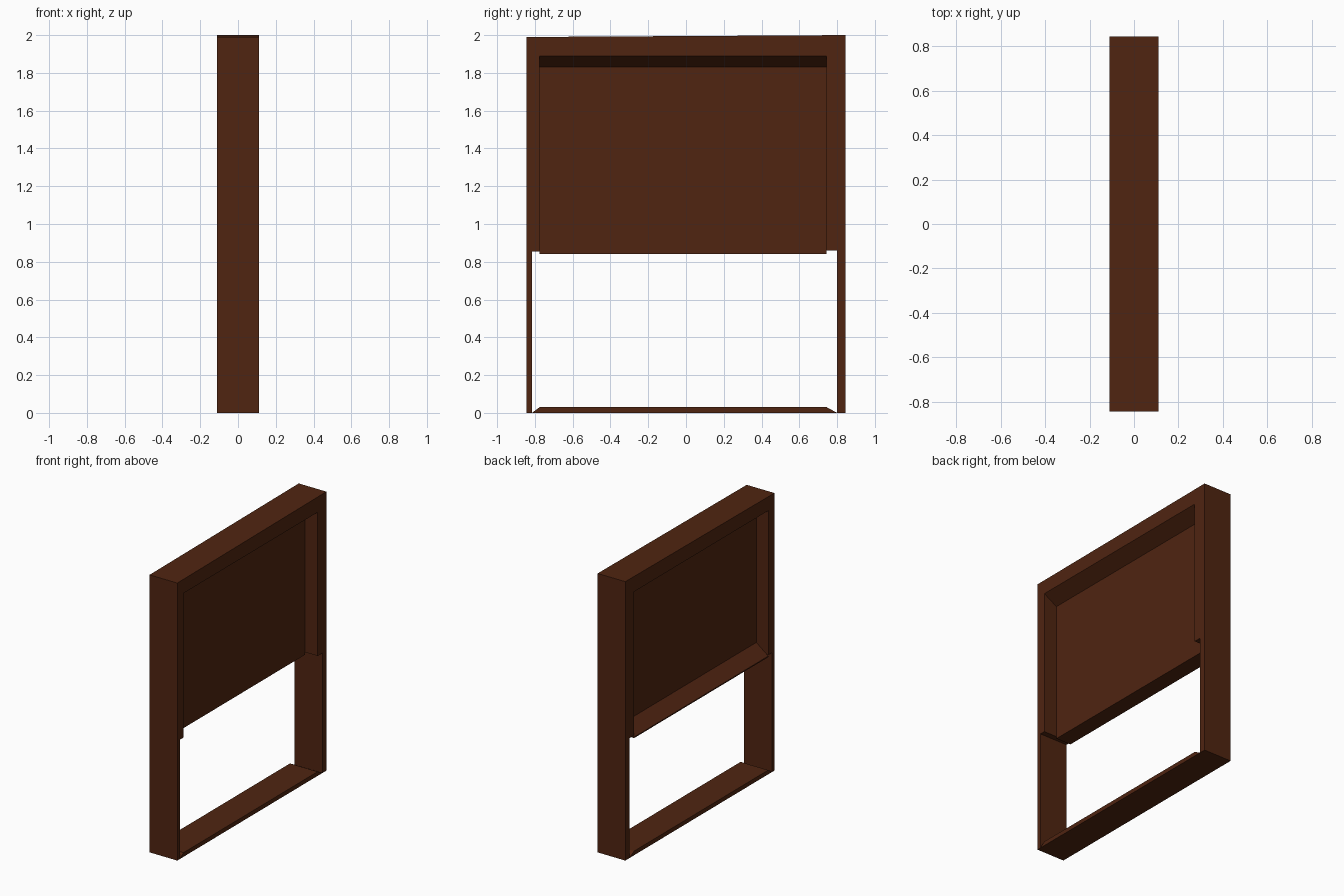
import bpy, bmesh

if "Cube" in bpy.data.objects:
    bpy.data.objects.remove(bpy.data.objects["Cube"])

wood = bpy.data.materials.new("dark brown wood")
wood.diffuse_color = (0.08, 0.018, 0.0055, 1)
wood.use_nodes = True
wood.node_tree.nodes["Principled BSDF"].inputs["Base Color"].default_value = wood.diffuse_color

D = 0.11                   # half depth of the frame
Y0, Y1 = -0.845, 0.845     # outer sides
P0, P1 = -0.775, 0.745     # panel sides
L0, L1 = -0.815, 0.80      # lower opening sides


def prism(name, profile, axis, a, b):
    """Extrude a closed profile along x (profile = y,z) or y (profile = x,z)."""
    bm = bmesh.new()

    def put(p, t):
        return (t, p[0], p[1]) if axis == "x" else (p[0], t, p[1])
    lo = [bm.verts.new(put(p, a)) for p in profile]
    hi = [bm.verts.new(put(p, b)) for p in profile]
    n = len(profile)
    bm.faces.new(lo)
    bm.faces.new(hi[::-1])
    for i in range(n):
        j = (i + 1) % n
        bm.faces.new((lo[i], hi[i], hi[j], lo[j]))
    bmesh.ops.recalc_face_normals(bm, faces=bm.faces)
    me = bpy.data.meshes.new(name)
    bm.to_mesh(me)
    bm.free()
    me.materials.append(wood)
    ob = bpy.data.objects.new(name, me)
    bpy.context.collection.objects.link(ob)
    return ob


# Surround: stepped jambs and slightly tilted header in one piece
prism("window_surround",
      [(Y0, 0), (Y0, 1.99), (Y1, 2.0), (Y1, 0), (L1, 0), (L1, 0.86),
       (P1, 0.86), (P1, 1.89), (P0, 1.89), (P0, 0.855), (L0, 0.855), (L0, 0)],
      "x", -D, D)

# Sill with sloped ends
prism("sill", [(L0, 0), (P0, 0.03), (P1, 0.03), (L1, 0)], "x", -D, D)

# Recessed panel: sloped head on both sides, sloped ledge on the -x side
prism("panel",
      [(D, 1.89), (0.008, 1.83), (0.008, 0.84), (-D, 0.84), (-D, 0.848),
       (-0.015, 0.92), (-0.015, 1.83), (-D, 1.89)],
      "y", P0, P1)
